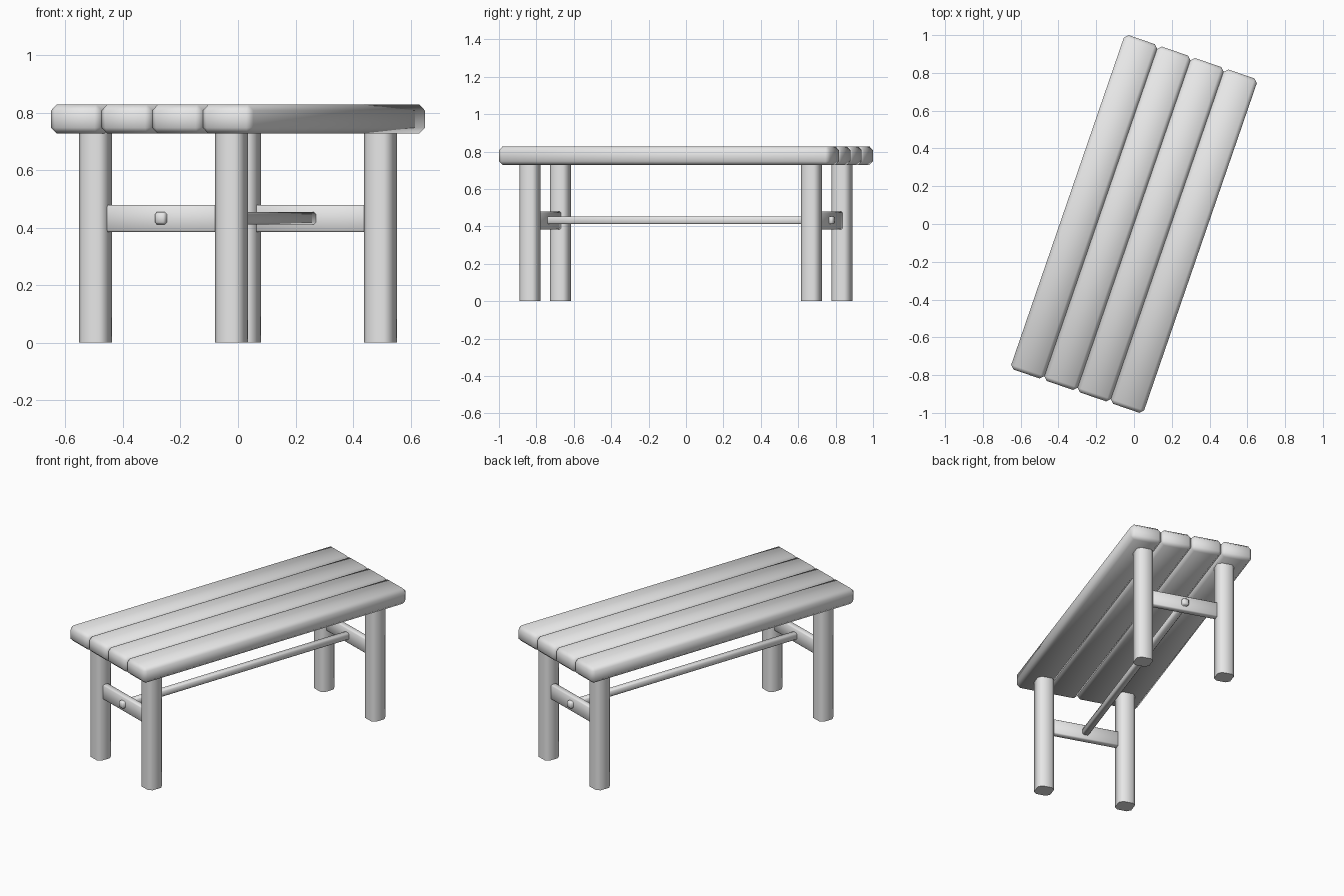
import bpy
import bmesh
from math import radians
from mathutils import Matrix

cube = bpy.data.objects.get("Cube")
if cube:
    bpy.data.objects.remove(cube, do_unlink=True)

TURN = Matrix.Rotation(radians(-19), 4, 'Z')   # whole table stands turned

grey = bpy.data.materials.new("plain_grey")
grey.use_nodes = True
grey.diffuse_color = (0.8, 0.8, 0.8, 1)
grey.node_tree.nodes["Principled BSDF"].inputs["Base Color"].default_value = (0.8, 0.8, 0.8, 1)


def beam(name, centre, size, chamfer, upright_only=False):
    """Chamfered, smooth-shaded box in the table's own axes."""
    bm = bmesh.new()
    bmesh.ops.create_cube(bm, size=1)
    bmesh.ops.scale(bm, vec=size, verts=bm.verts)
    edges = [e for e in bm.edges
             if not upright_only or abs(e.verts[0].co.z - e.verts[1].co.z) > 0.01]
    bmesh.ops.bevel(bm, geom=edges, offset=chamfer, segments=1, profile=0.5, affect='EDGES')
    for f in bm.faces:
        f.smooth = True
    mesh = bpy.data.meshes.new(name)
    bm.to_mesh(mesh)
    bm.free()
    mesh.materials.append(grey)
    obj = bpy.data.objects.new(name, mesh)
    obj.matrix_world = TURN @ Matrix.Translation(centre)
    bpy.context.collection.objects.link(obj)
    return obj


# Four planks side by side
plank_w = 0.186
for i in range(4):
    beam(f"plank_{i + 1}", ((i - 1.5) * plank_w, 0, 0.778), (plank_w, 1.872, 0.1), 0.02)

# Legs and the rails joining each pair
leg_x, leg_y, leg_top = 0.25, 0.796, 0.735
for end, sy in (("front", -1), ("back", 1)):
    for side, sx in (("right", -1), ("left", 1)):
        leg = beam(f"{end}_{side}_leg", (sx * leg_x, sy * leg_y, leg_top / 2),
                   (0.1, 0.1, leg_top), 0.02, upright_only=True)
        # Keep the cut ends of the legs crisp
        with bpy.context.temp_override(object=leg, active_object=leg, selected_objects=[leg],
                                       selected_editable_objects=[leg]):
            bpy.ops.object.shade_smooth_by_angle(angle=radians(60))
    beam(f"{end}_rail", (0, sy * leg_y, 0.432), (0.42, 0.04, 0.095), 0.006)

# Long stretcher whose ends poke through the rails
beam("stretcher", (0, 0, 0.433), (0.04, 1.674, 0.042), 0.007)
